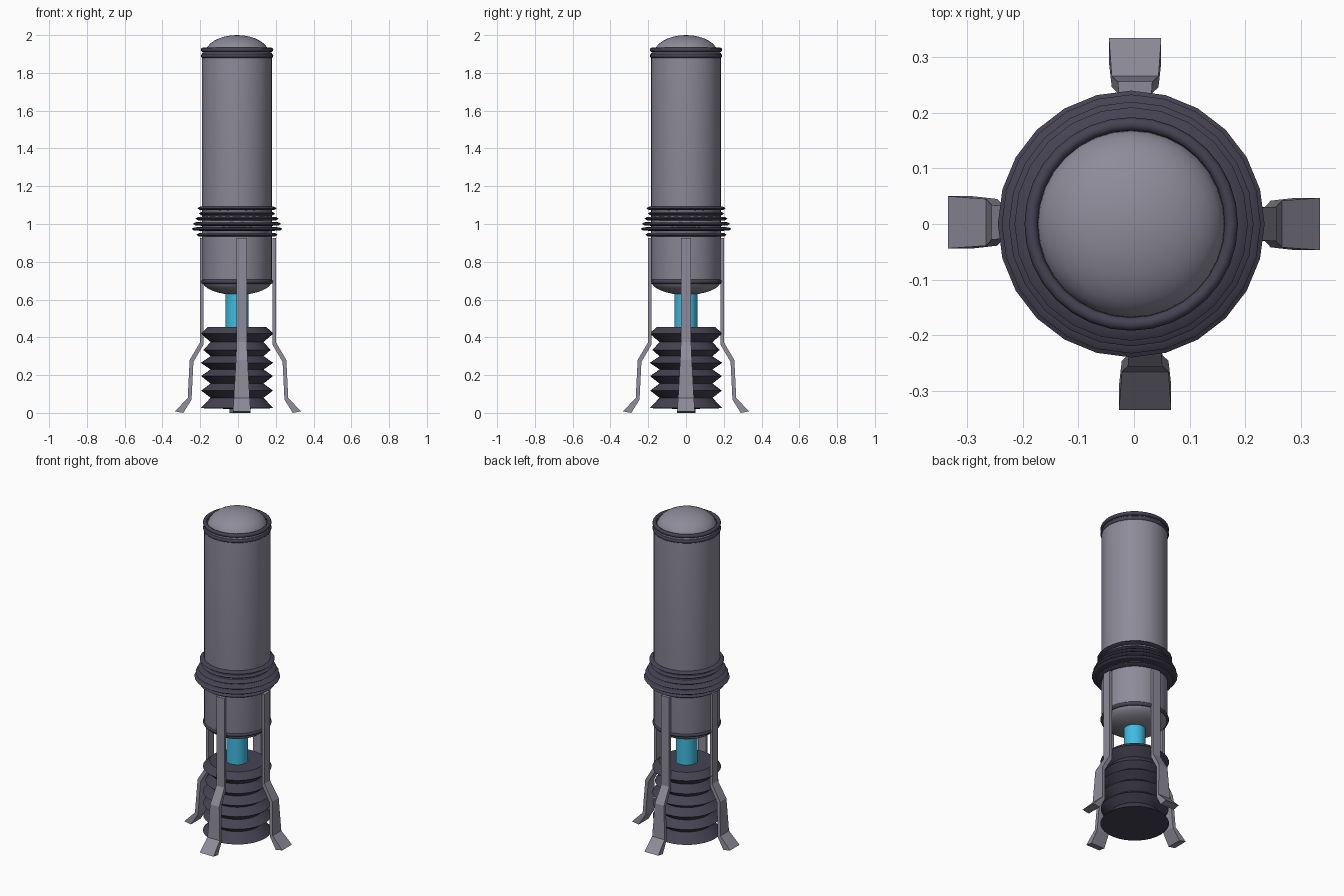
import bpy, bmesh, math
from mathutils import Matrix

if "Cube" in bpy.data.objects:
    bpy.data.objects.remove(bpy.data.objects["Cube"])

CX = -0.005  # axis of the round parts


def material(name, rgb):
    m = bpy.data.materials.new(name)
    m.diffuse_color = (*rgb, 1)
    m.use_nodes = True
    m.node_tree.nodes["Principled BSDF"].inputs["Base Color"].default_value = m.diffuse_color
    return m


GREY = material("grey_metal", (0.27, 0.26, 0.32))
DARK = material("dark_rubber", (0.06, 0.055, 0.085))
CYAN = material("cyan_core", (0.05, 0.5, 0.75))


def finish(name, bm, mat, smooth=None):
    bmesh.ops.recalc_face_normals(bm, faces=bm.faces)
    me = bpy.data.meshes.new(name)
    bm.to_mesh(me)
    bm.free()
    me.materials.append(mat)
    ob = bpy.data.objects.new(name, me)
    bpy.context.collection.objects.link(ob)
    if smooth:
        bpy.ops.object.select_all(action='DESELECT')
        ob.select_set(True)
        bpy.context.view_layer.objects.active = ob
        bpy.ops.object.shade_smooth_by_angle(angle=math.radians(smooth))
    return ob


def lathe(name, profile, mat, sides=32, closed=False, smooth=30):
    """Spin (radius, z) points round the body axis; radius 0 makes a pole."""
    bm = bmesh.new()
    vs = [bm.verts.new((CX + r, 0, z)) for r, z in profile]
    for v in vs:
        if abs(v.co.x - CX) < 1e-6:
            v.co.x = CX
    edges = [bm.edges.new(p) for p in zip(vs, vs[1:])]
    if closed:
        edges.append(bm.edges.new((vs[-1], vs[0])))
    bmesh.ops.spin(bm, geom=vs + edges, cent=(CX, 0, 0), axis=(0, 0, 1),
                   angle=2 * math.pi, steps=sides, use_duplicate=False)
    bmesh.ops.remove_doubles(bm, verts=bm.verts, dist=1e-5)
    return finish(name, bm, mat, smooth)


def arc(radius, z, height, n=8):
    """Quarter ellipse from the rim to the pole."""
    return [(radius * math.cos(i * math.pi / 2 / n), z + height * math.sin(i * math.pi / 2 / n))
            for i in range(n)] + [(0, z + height)]


# main tank with rounded bottom, and the cap dome
lathe("tank", arc(0.185, 0.70, -0.075)[::-1] + [(0.185, 1.905), (0.165, 1.915)], GREY)
lathe("top_dome", arc(0.17, 1.90, 0.10), GREY)

# round seals at the top and bottom of the tank
for i, z in enumerate((0.695, 1.89, 1.922)):
    ring = [(0.18 + 0.012 * math.cos(a * math.pi / 4), z + 0.012 * math.sin(a * math.pi / 4))
            for a in range(8)]
    lathe(f"seal_ring_{i + 1}", ring, DARK, closed=True, smooth=60)

# sharp collar rings round the middle
for i, (z, r) in enumerate(((1.083, 0.21), (1.055, 0.202), (1.028, 0.22),
                            (1.001, 0.233), (0.974, 0.24), (0.943, 0.215))):
    lathe(f"collar_ring_{i + 1}", [(0.18, z - 0.011), (r - 0.012, z - 0.008), (r, z),
                                   (r - 0.012, z + 0.008), (0.18, z + 0.011)],
          DARK, sides=24, closed=True)

# glowing core rod
lathe("core_rod", [(0, 0.43), (0.061, 0.43), (0.061, 0.66), (0, 0.66)], CYAN)

# bellows base
lathe("bellows_base", [(0, 0.455), (0.155, 0.455), (0.192, 0.42), (0.14, 0.375),
                       (0.178, 0.333), (0.14, 0.30), (0.192, 0.265), (0.14, 0.23),
                       (0.19, 0.195), (0.14, 0.155), (0.19, 0.118), (0.14, 0.08),
                       (0.192, 0.025), (0, 0.02)], DARK)

# legs: (inner r, inner z, outer r, outer z, half width) down the leg
LEG = [(0.183, 0.925, 0.200, 0.925, 0.027), (0.183, 0.36, 0.200, 0.375, 0.027),
       (0.236, 0.27, 0.256, 0.28, 0.031), (0.246, 0.07, 0.266, 0.078, 0.042),
       (0.290, 0.0, 0.335, 0.008, 0.047)]


def leg(name, turn, offset):
    bm = bmesh.new()
    rows = [[bm.verts.new(c) for c in ((ri, -w, zi), (ro, -w, zo), (ro, w, zo), (ri, w, zi))]
            for ri, zi, ro, zo, w in LEG]
    for a, b in zip(rows, rows[1:]):
        for k in range(4):
            bm.faces.new((a[k], a[(k + 1) % 4], b[(k + 1) % 4], b[k]))
    bm.faces.new(rows[0])
    bm.faces.new(rows[-1])
    bm.transform(Matrix.Translation(offset) @ Matrix.Rotation(math.radians(turn), 4, 'Z'))
    finish(name, bm, GREY)


leg("right_leg", 0, (0, 0, 0))
leg("back_leg", 90, (0.002, 0, 0))
leg("left_leg", 180, (0, 0.003, 0))
leg("front_leg", 270, (0.02, 0, 0))
